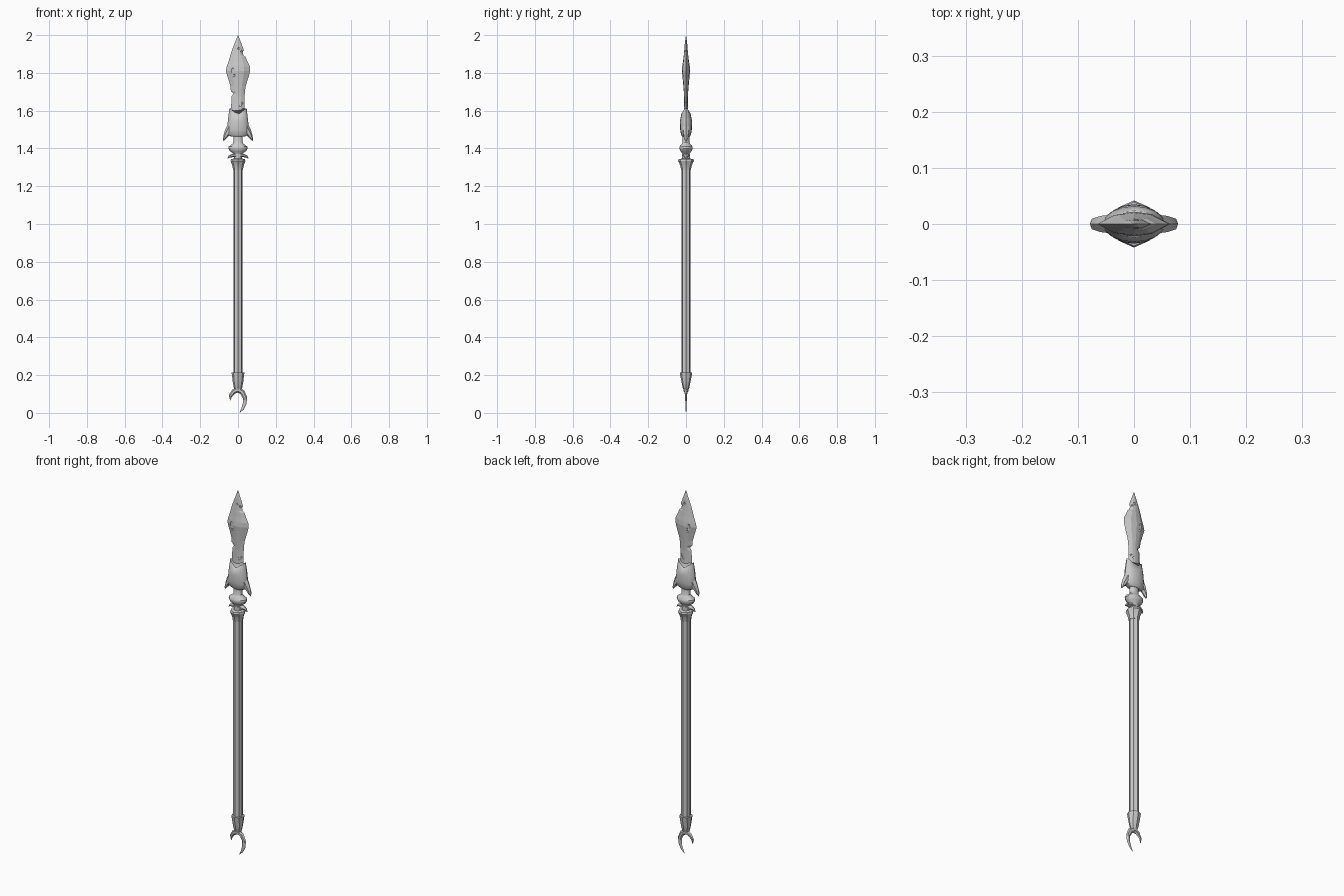
import bpy, bmesh, math
from mathutils import Vector, Matrix


def make_object(name, bm, angle=30):
    bmesh.ops.recalc_face_normals(bm, faces=bm.faces)
    mesh = bpy.data.meshes.new(name)
    bm.to_mesh(mesh)
    bm.free()
    ob = bpy.data.objects.new(name, mesh)
    bpy.context.collection.objects.link(ob)
    bpy.ops.object.select_all(action='DESELECT')
    ob.select_set(True)
    bpy.context.view_layer.objects.active = ob
    if angle:
        bpy.ops.object.shade_smooth_by_angle(angle=math.radians(angle))
    return ob


def skin(bm, rings):
    """Bridge equal-sized rings of points and cap both ends."""
    rows = [[bm.verts.new(p) for p in r] for r in rings]
    n = len(rows[0])
    for a, b in zip(rows, rows[1:]):
        for i in range(n):
            bm.faces.new((a[i], a[(i + 1) % n], b[(i + 1) % n], b[i]))
    bm.faces.new(rows[0])
    bm.faces.new(rows[-1])


def loft(name, sections, n, angle=30, groove=1.0):
    """Elliptical sections (z, rx, ry); groove < 1 pulls in every other corner."""
    bm = bmesh.new()
    rings = []
    for z, rx, ry in sections:
        ring = []
        for i in range(n):
            a = 2 * math.pi * i / n
            k = groove if i % 2 else 1.0
            ring.append((rx * k * math.cos(a), ry * k * math.sin(a), z))
        rings.append(ring)
    skin(bm, rings)
    return make_object(name, bm, angle)


def sweep(name, path, sides=(1,), angle=30):
    """Sharp-edged flattened horn along (x, z, half width, half depth)."""
    bm = bmesh.new()
    for s in sides:
        rings = []
        for i, (x, z, w, d) in enumerate(path):
            p, q = path[max(i - 1, 0)], path[min(i + 1, len(path) - 1)]
            t = Vector((q[0] - p[0], q[1] - p[1])).normalized()
            nx, nz = -t.y, t.x
            ring = [(u * w, v * d) for u, v in
                    ((1, 0), (.45, .8), (-.45, .8), (-1, 0), (-.45, -.8), (.45, -.8))]
            rings.append([(s * (x + nx * u), v, z + nz * u) for u, v in ring])
        skin(bm, rings)
    return make_object(name, bm, angle)


# Chipped blade: (z, left edge, right edge, half thickness)
blade_sections = [
    (1.56, -.037, .034, .012), (1.63, -.036, .034, .010), (1.675, -.034, .035, .010),
    (1.69, -.024, .036, .011), (1.705, -.038, .037, .012), (1.73, -.040, .041, .014),
    (1.785, -.057, .058, .019), (1.81, -.065, .064, .022), (1.835, -.059, .063, .020),
    (1.86, -.050, .050, .016), (1.885, -.043, .040, .013), (1.892, -.041, .029, .012),
    (1.91, -.035, .025, .010), (1.92, -.032, .031, .009), (1.95, -.020, .020, .007),
    (2.0, -.0005, .0005, .0005)]
bm = bmesh.new()
rings = []
for z, l, r, d in blade_sections:
    rings.append([(l, 0, z), (l * .5, -d * .8, z), (0, -d, z), (r * .5, -d * .8, z),
                  (r, 0, z), (r * .5, d * .8, z), (0, d, z), (l * .5, d * .8, z)])
skin(bm, rings)
blade = make_object("blade", bm, 0)

# Corrosion pits on both faces of the blade: (x, z, y, rx, rz)
bm = bmesh.new()
for x, z, y, rx, rz in [(-.028, 1.81, .019, .011, .027), (-.022, 1.785, .018, .007, .010),
                        (.004, 1.93, .009, .007, .008), (.018, 1.915, .007, .006, .008),
                        (.012, 1.628, .011, .010, .009), (.024, 1.64, .007, .006, .010)]:
    for s in (-1, 1):
        m = Matrix.Translation((x, s * y, z)) @ Matrix.Diagonal((rx, .005, rz, 1))
        bmesh.ops.create_icosphere(bm, subdivisions=1, radius=1, matrix=m)
cutter = make_object("pit_cutter", bm, 0)
cutter.hide_render = True
mod = blade.modifiers.new("pits", 'BOOLEAN')
mod.operation, mod.solver, mod.object = 'DIFFERENCE', 'EXACT', cutter
mod.use_self = True
bpy.context.view_layer.objects.active = blade
bpy.ops.object.modifier_apply(modifier=mod.name)
bpy.data.objects.remove(cutter)

# Guard holding the blade, with a dip in the middle of its top edge
guard = loft("guard", [(1.462, .034, .019), (1.472, .056, .026), (1.50, .057, .031),
                       (1.545, .054, .032), (1.585, .049, .024), (1.603, .046, .018)], 16, 35)
for v in guard.data.vertices:
    if v.co.z > 1.6:
        v.co.z += -.025 + .035 * min(1, abs(v.co.x) / .045)

# Down-curving guard claws
sweep("guard_claws", [(.040, 1.515, .018, .020), (.052, 1.490, .018, .018),
                      (.064, 1.468, .013, .014), (.072, 1.452, .007, .012),
                      (.077, 1.438, .001, .004)], (1, -1))

# Neck, bulb and lower neck turned as one piece
loft("neck_bulb", [(1.335, .022, .022), (1.368, .020, .019), (1.374, .024, .020),
                   (1.385, .042, .029), (1.400, .051, .035), (1.410, .049, .034),
                   (1.424, .030, .023), (1.432, .024, .018), (1.468, .025, .018)], 16, 35)

# Small crescent below the bulb
sweep("lower_crescent", [(-.056, 1.346, .001, .003), (-.046, 1.357, .006, .010),
                         (-.028, 1.363, .009, .020), (0, 1.364, .009, .026),
                         (.028, 1.363, .009, .020), (.046, 1.357, .006, .010),
                         (.056, 1.346, .001, .003)])

# Flared collar, fluted shaft and ferrule
loft("collar", [(1.285, .026, .026), (1.305, .029, .029), (1.325, .036, .037),
                (1.333, .039, .042), (1.343, .037, .039), (1.346, .024, .024)], 8)
loft("shaft", [(.19, .025, .025), (1.30, .025, .025)], 16, 20, .86)
loft("ferrule", [(.118, .012, .010), (.132, .022, .017), (.165, .028, .024),
                 (.20, .032, .031), (.213, .034, .033), (.214, .025, .025)], 8)

# Hook at the foot
sweep("foot_hook", [(-.041, .066, .001, .002), (-.040, .090, .009, .005),
                    (-.023, .113, .013, .009), (0, .122, .015, .016),
                    (.023, .110, .014, .009), (.037, .080, .012, .006),
                    (.035, .048, .010, .004), (.024, .021, .007, .003),
                    (.008, .001, .001, .001)])
